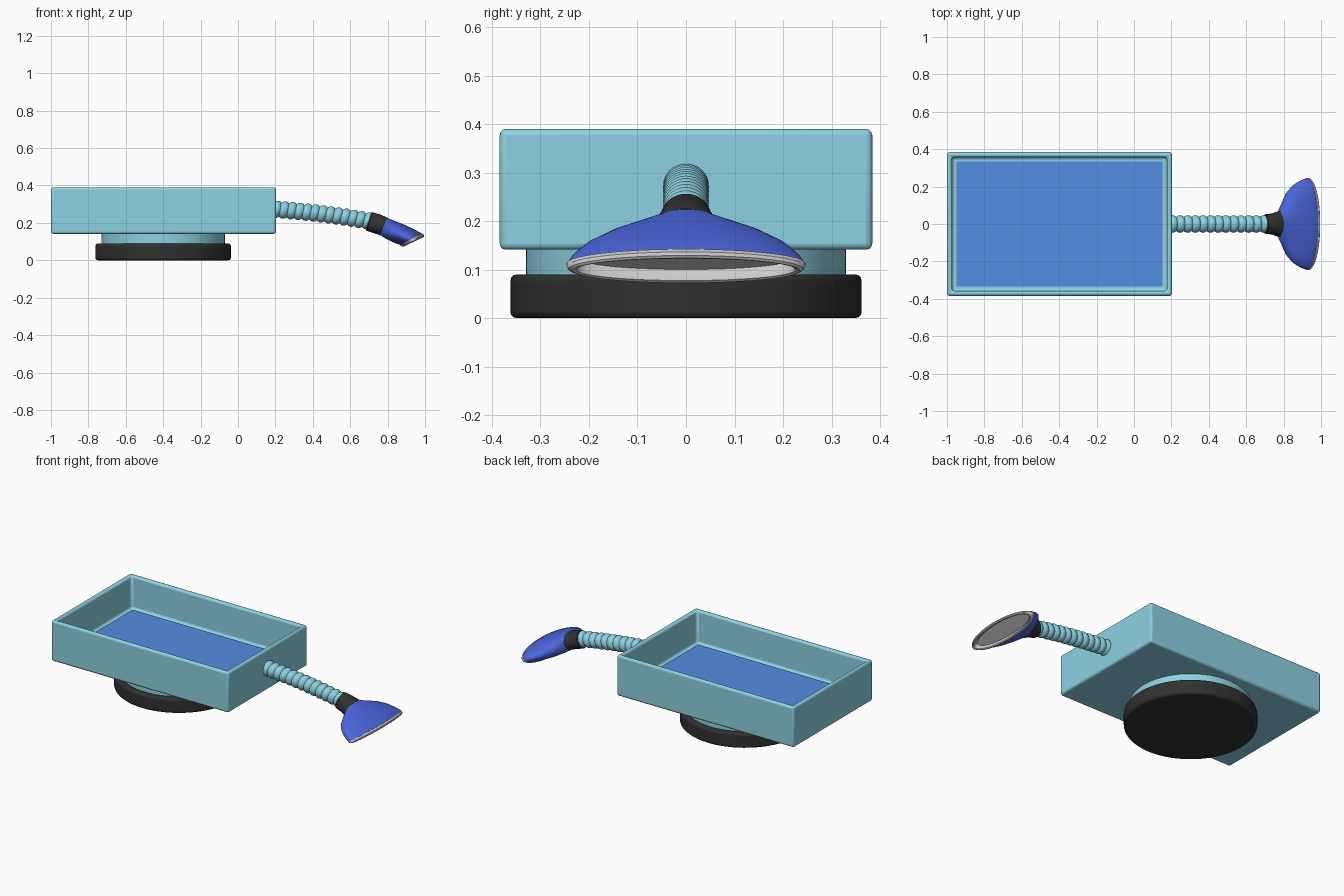
import bpy, bmesh, math

if "Cube" in bpy.data.objects:
    bpy.data.objects.remove(bpy.data.objects["Cube"])


def mat(name, rgb):
    m = bpy.data.materials.new(name)
    m.diffuse_color = (*rgb, 1)
    m.use_nodes = True
    m.node_tree.nodes["Principled BSDF"].inputs["Base Color"].default_value = m.diffuse_color
    return m


TEAL = mat("teal", (0.27, 0.64, 0.76))
FLOOR = mat("floor_blue", (0.09, 0.27, 0.76))
BLUE = mat("blue", (0.07, 0.13, 0.72))
BLACK = mat("black", (0.03, 0.03, 0.03))


def finish(name, bm, material=None, bevel=0):
    bmesh.ops.recalc_face_normals(bm, faces=bm.faces)
    me = bpy.data.meshes.new(name)
    bm.to_mesh(me)
    bm.free()
    ob = bpy.data.objects.new(name, me)
    bpy.context.collection.objects.link(ob)
    if material:
        me.materials.append(material)
    if bevel:
        b = ob.modifiers.new("bevel", "BEVEL")
        b.width, b.segments = bevel, 3
    bpy.ops.object.select_all(action='DESELECT')
    ob.select_set(True)
    bpy.context.view_layer.objects.active = ob
    bpy.ops.object.shade_smooth_by_angle(angle=math.radians(35))
    return ob


def box(x0, x1, hy, z0, z1):
    bm = bmesh.new()
    bmesh.ops.create_cube(bm, size=1)
    for v in bm.verts:
        v.co = ((x0 + x1) / 2 + v.co.x * (x1 - x0), v.co.y * 2 * hy,
                (z0 + z1) / 2 + v.co.z * (z1 - z0))
    return bm


def disc(name, x, r, z0, z1, material, bevel):
    bm = bmesh.new()
    bmesh.ops.create_cone(bm, cap_ends=True, segments=64, radius1=r, radius2=r, depth=z1 - z0)
    bmesh.ops.translate(bm, verts=bm.verts, vec=(x, 0, (z0 + z1) / 2))
    return finish(name, bm, material, bevel)


def loft(name, sections, material=None, n=48, caps=(True, True)):
    """Skin ellipses given as (centre x, centre z, tilt, half height, half width)."""
    bm = bmesh.new()
    rings = []
    for cx, cz, t, h, w in sections:
        ring = []
        for i in range(n):
            a = 2 * math.pi * i / n
            u = h * math.cos(a)
            ring.append(bm.verts.new((cx + u * math.sin(t), w * math.sin(a), cz + u * math.cos(t))))
        rings.append(ring)
    for a, b in zip(rings, rings[1:]):
        for i in range(n):
            j = (i + 1) % n
            bm.faces.new((a[i], a[j], b[j], b[i]))
    if caps[0]:
        bm.faces.new(rings[0])
    if caps[1]:
        bm.faces.new(rings[-1])
    return finish(name, bm, material)


# Open tray: flat rim, then a sunken centre
bm = box(-1, 0.203, 0.384, 0.141, 0.39)
bm.normal_update()
top = [f for f in bm.faces if f.normal.z > 0.9]
bmesh.ops.inset_region(bm, faces=top, thickness=0.038)
bmesh.ops.inset_region(bm, faces=top, thickness=0.001)
bmesh.ops.translate(bm, verts=top[0].verts, vec=(0, 0, -0.2))
finish("tray", bm, TEAL, 0.013)
finish("tray_floor", box(-0.95, 0.153, 0.335, 0.18, 0.194), FLOOR)

# Round foot and neck
disc("foot", -0.4, 0.362, 0, 0.09, BLACK, 0.013)
disc("neck", -0.4, 0.33, 0.085, 0.15, TEAL, 0)

# Corrugated hose, gently drooping
hose, beads, steps = [], 13, 6
for i in range(beads * steps + 1):
    s = i / (beads * steps)
    x = 0.185 + 0.53 * s
    z = 0.273 - 0.035 * s - 0.031 * s * s
    tilt = 0.16 + 0.12 * s
    r = 0.037 + 0.01 * abs(math.sin(math.pi * i / steps)) ** 0.7
    hose.append((x, z, tilt, r, r))
loft("hose", hose, TEAL, 32)

# Collar between hose and nozzle
loft("collar", [(0.698, 0.209, 0.32, 0.047, 0.046), (0.703, 0.207, 0.32, 0.052, 0.052),
                (0.74, 0.196, 0.35, 0.053, 0.057), (0.775, 0.183, 0.39, 0.051, 0.07),
                (0.782, 0.18, 0.4, 0.049, 0.075)], BLACK)

# Flared nozzle shell
loft("nozzle", [(0.776, 0.182, 0.39, 0.048, 0.073), (0.793, 0.174, 0.45, 0.051, 0.11),
                (0.82, 0.161, 0.58, 0.054, 0.17), (0.855, 0.145, 0.74, 0.058, 0.21),
                (0.895, 0.127, 0.92, 0.062, 0.234), (0.922, 0.114, 1.06, 0.064, 0.244),
                (0.928, 0.111, 1.1, 0.064, 0.244)], BLUE, 64, (True, False))

# Grey rim around a shallow recessed mouth
loft("nozzle_rim", [(0.926, 0.113, 1.1, 0.06, 0.242), (0.926, 0.113, 1.11, 0.066, 0.246),
                    (0.932, 0.107, 1.13, 0.069, 0.246), (0.936, 0.101, 1.13, 0.066, 0.242),
                    (0.938, 0.098, 1.13, 0.06, 0.234), (0.937, 0.1, 1.13, 0.053, 0.226),
                    (0.933, 0.106, 1.12, 0.05, 0.222), (0.92, 0.122, 1.1, 0.048, 0.218)],
     None, 64, (False, True))
